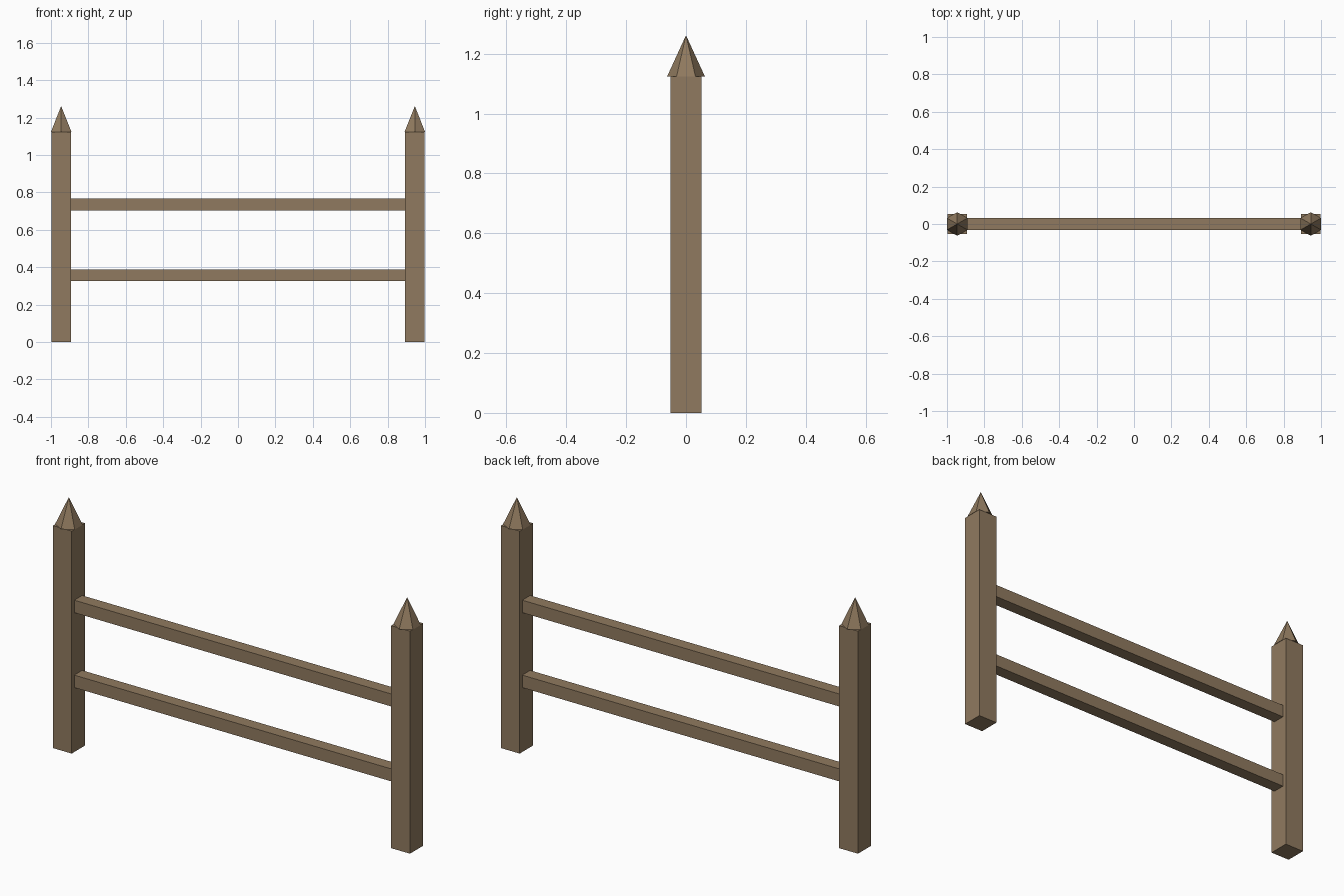
import bpy

if "Cube" in bpy.data.objects:
    bpy.data.objects.remove(bpy.data.objects["Cube"])

wood = bpy.data.materials.new("wood")
wood.diffuse_color = (0.28, 0.195, 0.115, 1)
wood.use_nodes = True
wood.node_tree.nodes["Principled BSDF"].inputs["Base Color"].default_value = wood.diffuse_color

POST_X = 0.9454   # post centre
POST_W = 0.105    # post thickness
POST_H = 1.124    # post height without tip
TIP_R = 0.063
TOP = 1.2615
RAIL = 0.063      # rail thickness


def finish(name):
    ob = bpy.context.object
    ob.name = name
    ob.data.materials.append(wood)
    bpy.ops.object.transform_apply(location=False, rotation=True, scale=True)
    return ob


def box(name, loc, size):
    bpy.ops.mesh.primitive_cube_add(size=1, location=loc)
    bpy.context.object.scale = size
    return finish(name)


for side, s in (("left", -1), ("right", 1)):
    # square post
    box(f"{side}_post", (s * POST_X, 0, POST_H / 2), (POST_W, POST_W, POST_H))
    # six-sided pointed tip, corners towards front and back
    bpy.ops.mesh.primitive_cone_add(vertices=6, radius1=TIP_R, radius2=0,
                                    depth=TOP - POST_H,
                                    location=(s * POST_X, 0, (POST_H + TOP) / 2))
    finish(f"{side}_post_tip")

# horizontal rails spanning between the posts
for name, z in (("lower_rail", 0.357), ("upper_rail", 0.7355)):
    box(name, (0, 0, z), (2 * POST_X - POST_W, RAIL, RAIL))
